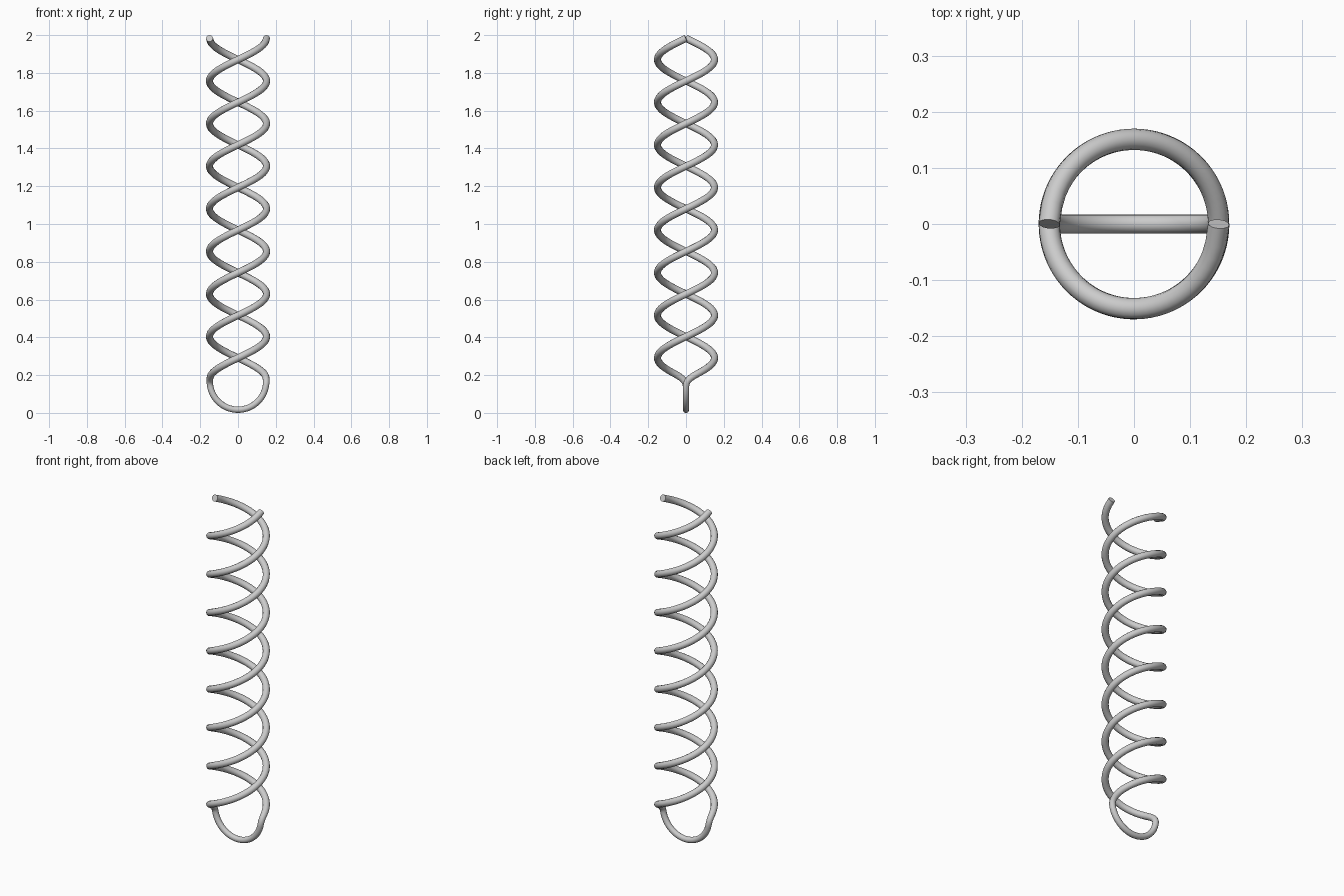
import bpy
from math import sin, cos, pi, radians

if "Cube" in bpy.data.objects:
    bpy.data.objects.remove(bpy.data.objects["Cube"])

R = 0.151          # helix radius
TUBE = 0.019       # wire radius
Z0, Z1 = 0.178, 1.983
TURNS, STEPS = 4, 24

# one strand, rising counter-clockwise from the +x side (slightly oversized for NURBS shrink)
strand = []
n = TURNS * STEPS
for i in range(1, n + 1):
    a = 2 * pi * i / STEPS
    r = R * (1.011 if i < n else 1.0)
    strand.append((r * cos(a), r * sin(a), Z0 + (Z1 - Z0) * i / n, 1.0))

# the second strand is the first turned half a revolution
other = [(-x, -y, z, w) for x, y, z, w in strand]

# U-shaped loop joining both strands at the bottom
loop = []
for k in range(0, 13):
    a = radians(-180 * k / 12)
    loop.append((0.151 * cos(a), 0, 0.167 + 0.152 * sin(a), 0.9))

points = strand[::-1] + loop + other

curve = bpy.data.curves.new("twisted_wire", 'CURVE')
curve.dimensions = '3D'
curve.bevel_depth = TUBE
curve.bevel_resolution = 4
curve.use_fill_caps = True
spline = curve.splines.new('NURBS')
spline.points.add(len(points) - 1)
for p, (x, y, z, w) in zip(spline.points, points):
    p.co = (x, y, z, 1)
    p.radius = w
spline.order_u = 4
spline.use_endpoint_u = True
spline.resolution_u = 3
spline.use_smooth = True
wire = bpy.data.objects.new("twisted_wire", curve)
bpy.context.collection.objects.link(wire)

# turn into a mesh with smooth sides and crisp ends
bpy.context.view_layer.objects.active = wire
wire.select_set(True)
bpy.ops.object.convert(target='MESH')
bpy.ops.object.shade_smooth_by_angle(angle=radians(40))
